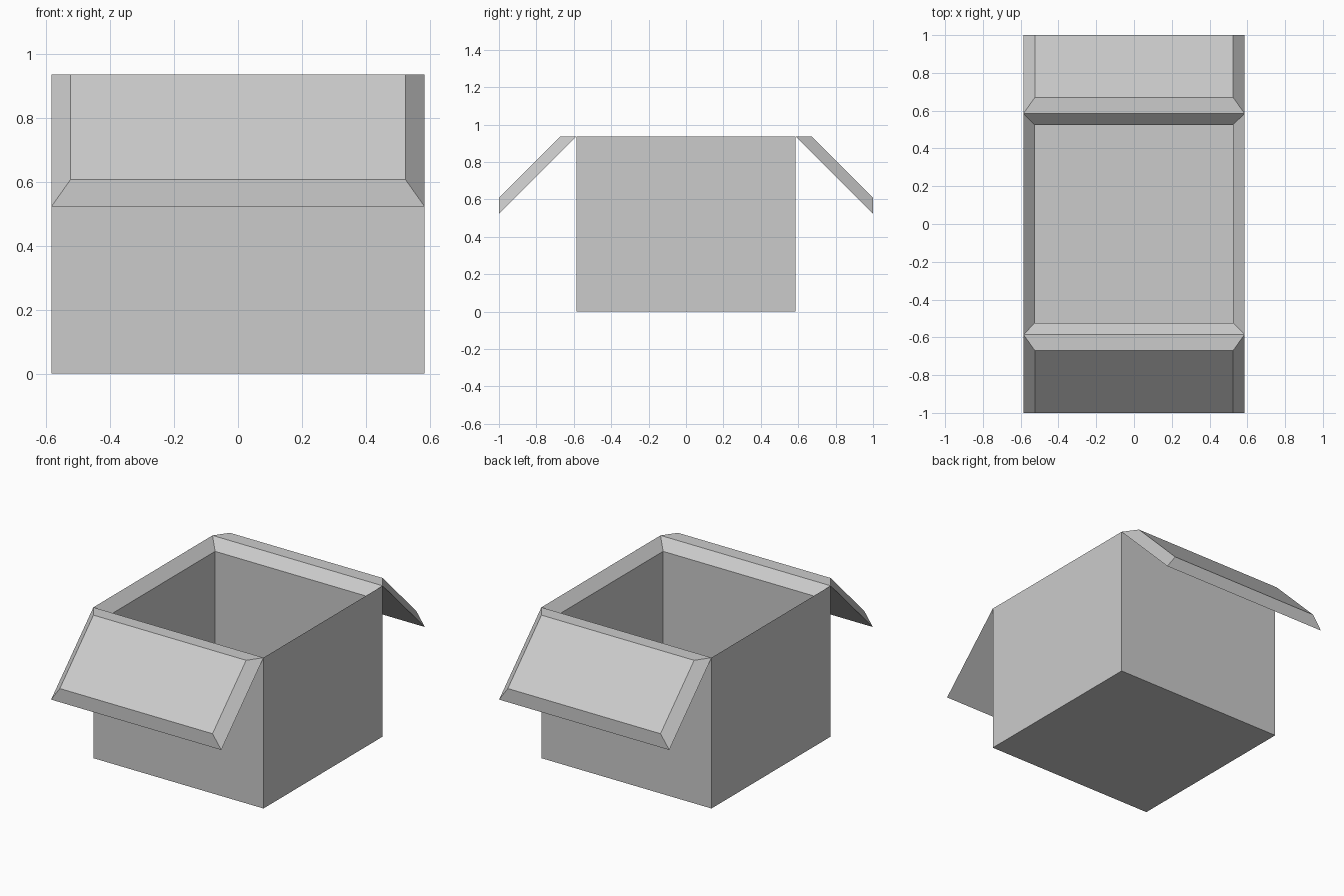
import bpy, bmesh

if "Cube" in bpy.data.objects:
    bpy.data.objects.remove(bpy.data.objects["Cube"])

W, H, T = 0.585, 0.9375, 0.06   # half width, height, board thickness
IN = W - T                      # half width of the inside
REACH = 1.0                     # how far the flaps stick out
DROP = H - (REACH - W)          # height of the lower flap edge
LIFT = T * 2 ** 0.5             # thickness measured along y or z


def loft(name, rings):
    """Join four-point rings with quads and cap both ends."""
    bm = bmesh.new()
    vs = [[bm.verts.new(p) for p in ring] for ring in rings]
    for a, b in zip(vs, vs[1:]):
        for i in range(4):
            j = (i + 1) % 4
            bm.faces.new((a[i], a[j], b[j], b[i]))
    bm.faces.new(vs[0][::-1])
    bm.faces.new(vs[-1])
    bmesh.ops.recalc_face_normals(bm, faces=bm.faces)
    mesh = bpy.data.meshes.new(name)
    bm.to_mesh(mesh)
    bm.free()
    obj = bpy.data.objects.new(name, mesh)
    bpy.context.collection.objects.link(obj)
    return obj


def square(r, z):
    return [(-r, -r, z), (r, -r, z), (r, r, z), (-r, r, z)]


def strip(x, y0, z0, y1, z1):
    return [(-x, y0, z0), (x, y0, z0), (x, y1, z1), (-x, y1, z1)]


# Hollow box with a rim sloping inward
loft("box_body", [square(W, 0), square(W, H), square(IN, H - T), square(IN, T)])

# Folded-down flaps at front and back, with bevelled edges
for name, s in (("front_flap", -1), ("back_flap", 1)):
    loft(name, [strip(W, s * W, H, s * REACH, DROP),
                strip(IN, s * (W + LIFT), H, s * REACH, DROP + LIFT)])
